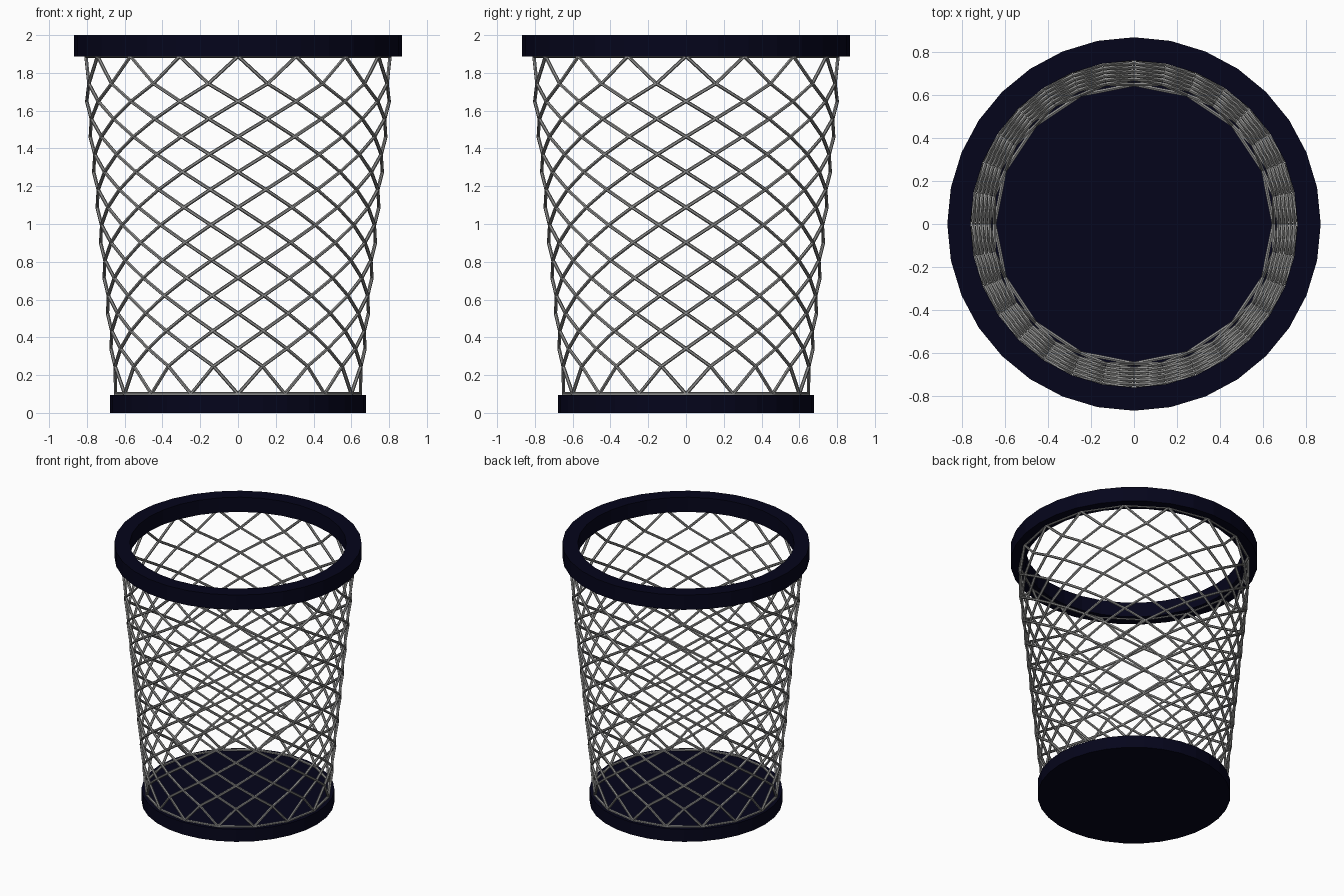
import bpy, bmesh, math
from mathutils import Vector

if "Cube" in bpy.data.objects:
    bpy.data.objects.remove(bpy.data.objects["Cube"])


def material(name, rgb):
    m = bpy.data.materials.new(name)
    m.diffuse_color = (*rgb, 1)
    m.use_nodes = True
    m.node_tree.nodes["Principled BSDF"].inputs["Base Color"].default_value = m.diffuse_color
    return m


navy = material("dark_navy", (0.0015, 0.0015, 0.011))
grey = material("wire_grey", (0.28, 0.28, 0.275))


def add_object(name, bm, mat):
    bmesh.ops.recalc_face_normals(bm, faces=bm.faces)
    me = bpy.data.meshes.new(name)
    bm.to_mesh(me)
    bm.free()
    me.materials.append(mat)
    ob = bpy.data.objects.new(name, me)
    bpy.context.collection.objects.link(ob)
    return ob


def polar(r, a, z):
    return Vector((r * math.cos(a), r * math.sin(a), z))


SIDES = 32

# Base: solid flat disc
bm = bmesh.new()
rings = [[bm.verts.new(polar(0.677, 2 * math.pi * i / SIDES, z)) for i in range(SIDES)]
         for z in (0, 0.096)]
for ring in rings:
    bm.faces.new(ring)
for i in range(SIDES):
    j = (i + 1) % SIDES
    bm.faces.new((rings[0][i], rings[0][j], rings[1][j], rings[1][i]))
add_object("base", bm, navy)

# Rim: ring with rectangular section
bm = bmesh.new()
section = [(0.76, 1.886), (0.868, 1.886), (0.868, 2.0), (0.76, 2.0)]
loops = [[bm.verts.new(polar(r, 2 * math.pi * i / SIDES, z)) for r, z in section]
         for i in range(SIDES)]
for i in range(SIDES):
    a, b = loops[i], loops[(i + 1) % SIDES]
    for k in range(4):
        n = (k + 1) % 4
        bm.faces.new((a[k], b[k], b[n], a[n]))
add_object("rim", bm, navy)

# Wire mesh: two families of crossing spirals plus end rings
WIRES = 16
WIRE_R = 0.0095
heights = [0.1] + [0.247 + 0.0935 * k for k in range(17)] + [1.888]


def node(step, level):
    z = heights[level]
    return polar(min(0.805, 0.639 + 0.098 * z), step * math.pi / WIRES, z)


def strut(bm, p, q):
    d = q - p
    m = d.to_track_quat('Z', 'Y').to_matrix().to_4x4()
    m.translation = (p + q) / 2
    bmesh.ops.create_cone(bm, cap_ends=True, segments=6, radius1=WIRE_R, radius2=WIRE_R,
                          depth=d.length + 0.004, matrix=m)


bm = bmesh.new()
last = len(heights) - 1
for w in range(WIRES):
    for level in range(last):
        s = 2 * w + level % 2
        for turn in (-1, 1):
            strut(bm, node(s, level), node(s + turn, level + 1))
    for level in (0, last):
        strut(bm, node(2 * w, level), node(2 * w + 2, level))
add_object("wire_mesh", bm, grey)
